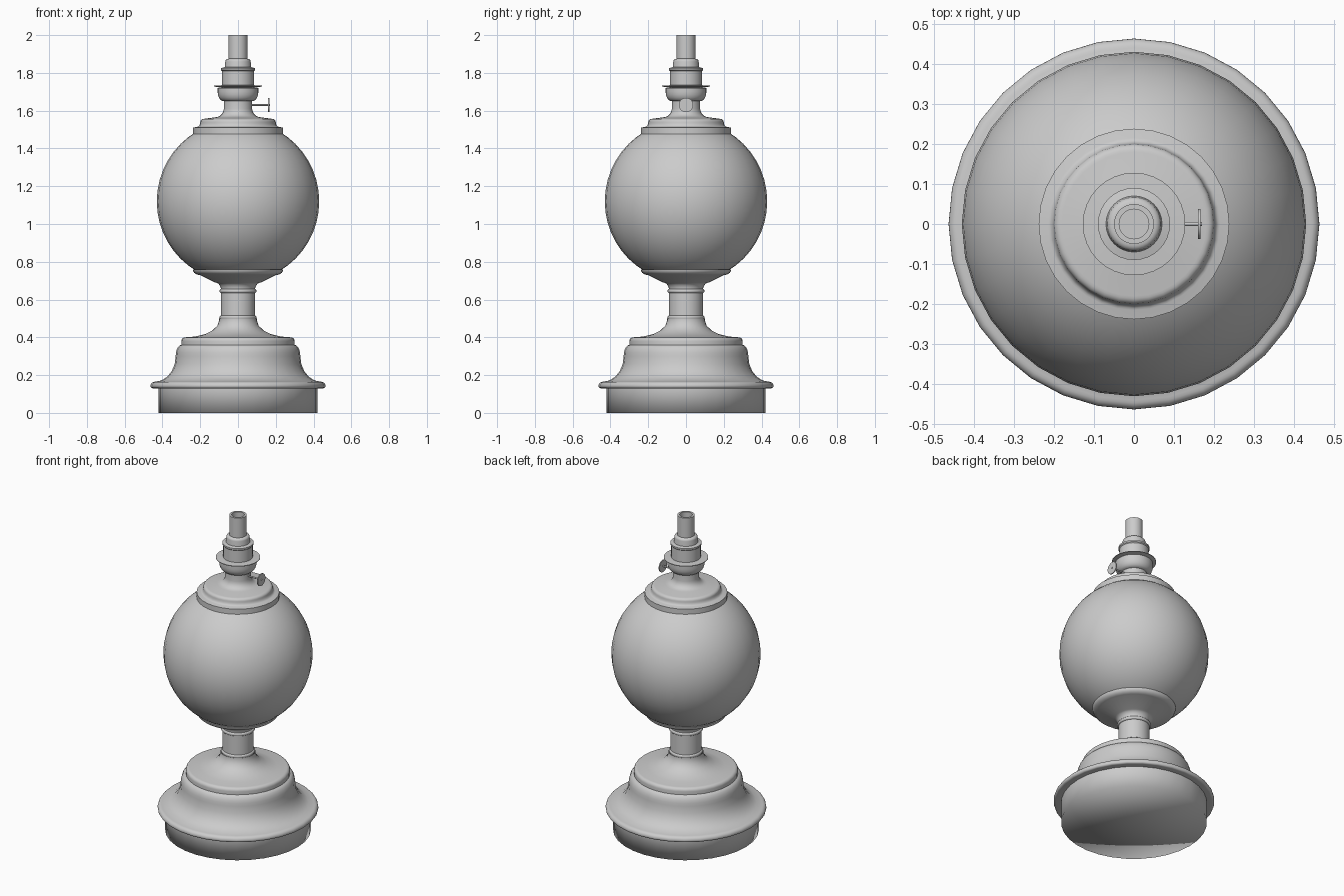
import bpy, bmesh, math
from math import sin, cos, pi

cube = bpy.data.objects.get("Cube")
if cube:
    bpy.data.objects.remove(cube, do_unlink=True)

# One plain grey for the whole lamp
grey = bpy.data.materials.new("plain grey")
grey.use_nodes = True
colour = (0.6, 0.6, 0.6, 1)
grey.diffuse_color = colour
grey.node_tree.nodes["Principled BSDF"].inputs["Base Color"].default_value = colour

sides = 32
arc_steps = 5


def finish(obj, name, smooth_angle=math.radians(40)):
    """Name, colour and smooth one part."""
    obj.name = obj.data.name = name
    obj.data.materials.append(grey)
    bpy.ops.object.select_all(action="DESELECT")
    obj.select_set(True)
    bpy.context.view_layer.objects.active = obj
    bpy.ops.object.shade_smooth_by_angle(angle=smooth_angle)


def line(radius, height):
    """A straight step to the next profile point."""
    return lambda r, z: [(radius, height)]


def across(radius, height):
    """A quarter curve that leaves level and arrives upright."""
    turns = [pi / 2 * (i + 1) / arc_steps for i in range(arc_steps)]
    return lambda r, z: [(r + (radius - r) * sin(t), z + (height - z) * (1 - cos(t)))
                         for t in turns]


def rise(radius, height):
    """A quarter curve that leaves upright and arrives level."""
    turns = [pi / 2 * (i + 1) / arc_steps for i in range(arc_steps)]
    return lambda r, z: [(r + (radius - r) * (1 - cos(t)), z + (height - z) * sin(t))
                         for t in turns]


def turned(name, start, *moves, **options):
    """Spin a profile, drawn from bottom to top, about the upright axis."""
    profile = [start]
    for move in moves:
        profile += move(*profile[-1])
    bm = bmesh.new()
    verts = [bm.verts.new((r, 0, z)) for r, z in profile]
    edges = [bm.edges.new(pair) for pair in zip(verts, verts[1:])]
    bmesh.ops.spin(bm, geom=verts + edges, cent=(0, 0, 0), axis=(0, 0, 1),
                   angle=math.tau, steps=sides, use_merge=True)
    bmesh.ops.remove_doubles(bm, verts=bm.verts[:], dist=0.0001)
    bmesh.ops.recalc_face_normals(bm, faces=bm.faces[:])
    mesh = bpy.data.meshes.new(name)
    bm.to_mesh(mesh)
    bm.free()
    obj = bpy.data.objects.new(name, mesh)
    bpy.context.collection.objects.link(obj)
    finish(obj, name, **options)


def key_part(name, radius, inner, outer):
    """A cylinder lying along x, at the height of the wick key."""
    bpy.ops.mesh.primitive_cylinder_add(
        vertices=sides, radius=radius, depth=outer - inner,
        location=((inner + outer) / 2, 0, 1.63), rotation=(0, pi / 2, 0))
    finish(bpy.context.object, name)


# Base and pedestal
turned("foot", (0, 0), line(0.42, 0), line(0.42, 0.13), smooth_angle=pi)
turned("pedestal", (0.42, 0.13), line(0.45, 0.13), across(0.463, 0.143),
       rise(0.44, 0.165), across(0.33, 0.3), rise(0.3, 0.36), line(0.3, 0.38),
       rise(0.28, 0.4), across(0.1, 0.49), line(0.1, 0.5))

# Column with a bead at each end
turned("column", (0.09, 0.49), line(0.09, 0.65))
for name, height in (("lower_bead", 0.505), ("upper_bead", 0.645)):
    turned(name, (0.09, height - 0.01), across(0.098, height),
           rise(0.09, height + 0.01))

# Flared cup holding the round globe
turned("cup", (0.09, 0.65), rise(0.12, 0.69), line(0.2, 0.73),
       across(0.24, 0.76), line(0.2, 0.76))
bpy.ops.mesh.primitive_uv_sphere_add(segments=sides, ring_count=24, radius=0.43,
                                     location=(0, 0, 1.12))
finish(bpy.context.object, "globe")

# Stepped collar running into the burner neck
turned("collar", (0.2, 1.475), line(0.238, 1.475), line(0.238, 1.51),
       line(0.215, 1.515), across(0.2, 1.54), rise(0.18, 1.557),
       line(0.12, 1.565), across(0.075, 1.61), line(0.075, 1.65))

# Burner with a thin flange and a rim
turned("burner", (0.075, 1.65), across(0.108, 1.7), line(0.108, 1.72))
turned("flange", (0.08, 1.72), line(0.128, 1.728), line(0.128, 1.732),
       line(0.08, 1.735))
turned("burner_sleeve", (0.085, 1.73), line(0.085, 1.81), line(0.09, 1.815),
       line(0.09, 1.825), line(0.07, 1.83), line(0.067, 1.86), rise(0.05, 1.875))

# Open wick tube
turned("wick_tube", (0.05, 1.87), line(0.05, 2), line(0.037, 2),
       line(0.037, 1.88), line(0, 1.88))

# Wick key on the left: a stem and a round disc
key_part("key_stem", 0.005, 0.06, 0.17)
key_part("key_disc", 0.038, 0.16, 0.166)
